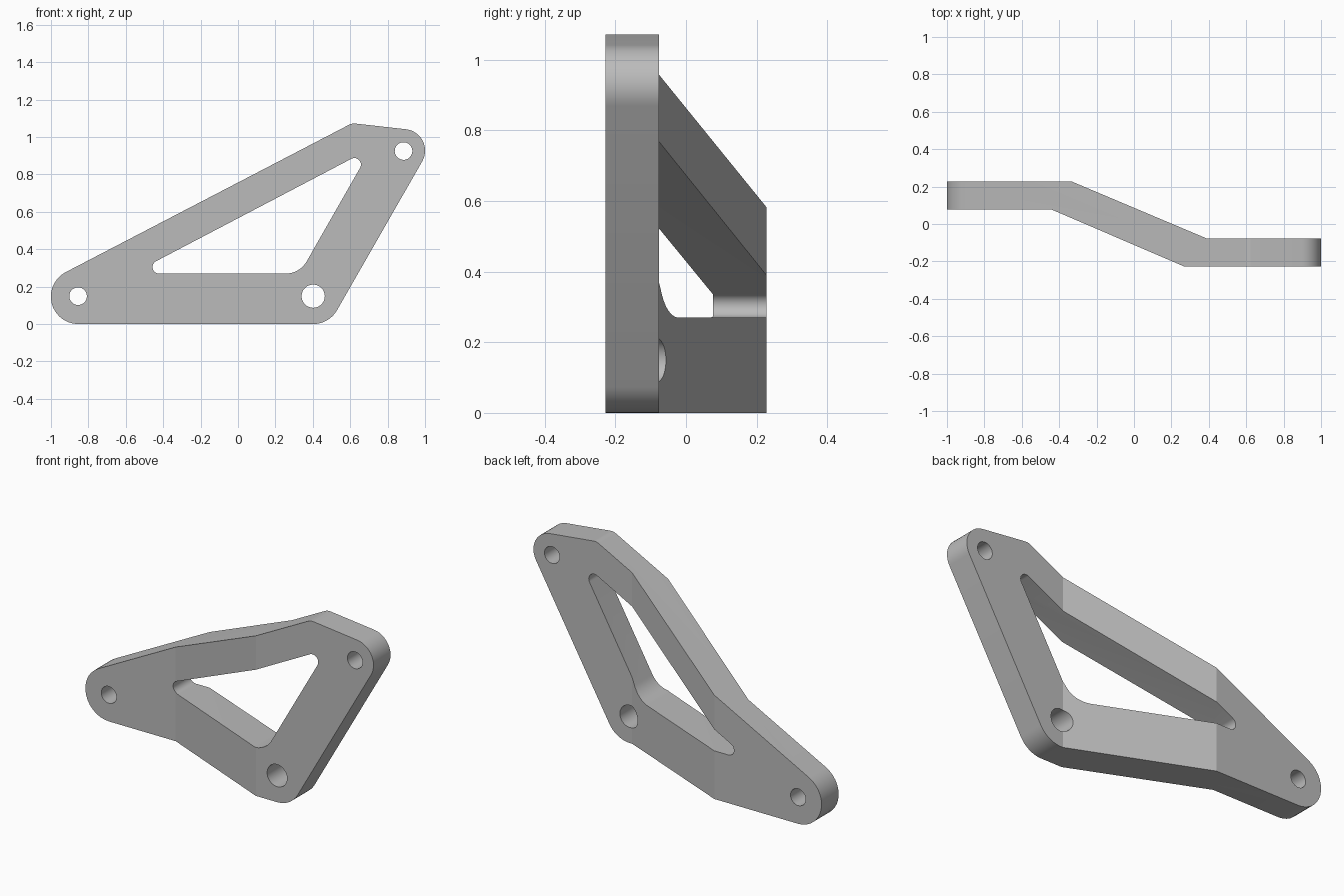
import bpy, bmesh, math
from mathutils import Vector

if "Cube" in bpy.data.objects:
    bpy.data.objects.remove(bpy.data.objects["Cube"])

grey = bpy.data.materials.new("plain grey")
grey.use_nodes = True
colour = (0.5, 0.5, 0.5, 1)
grey.diffuse_color = colour
grey.node_tree.nodes["Principled BSDF"].inputs["Base Color"].default_value = colour


def rounded(corners, steps=14):
    """Polygon from (x, z, radius) corners, each replaced by a tangent arc."""
    pts = []
    for i, (x, z, r) in enumerate(corners):
        p = Vector((x, z))
        a = (Vector(corners[i - 1][:2]) - p).normalized()
        b = (Vector(corners[(i + 1) % len(corners)][:2]) - p).normalized()
        half = a.angle(b) / 2
        centre = p + (a + b).normalized() * r / math.sin(half)
        start = p + a * r / math.tan(half) - centre
        end = p + b * r / math.tan(half) - centre
        sweep = math.pi - 2 * half
        for k in range(steps + 1):
            t = k / steps
            w0 = math.sin((1 - t) * sweep) / math.sin(sweep)
            w1 = math.sin(t * sweep) / math.sin(sweep)
            pts.append(centre + start * w0 + end * w1)
    return pts


def circle(x, z, r, n=48):
    return [(x + r * math.cos(math.tau * k / n), z + r * math.sin(math.tau * k / n))
            for k in range(n)]


def prism(name, pts, place, depth):
    """Extrude a flat profile, placed in space by a function, along depth."""
    bm = bmesh.new()
    face = bm.faces.new([bm.verts.new(place(*p)) for p in pts])
    new = bmesh.ops.extrude_face_region(bm, geom=[face])["geom"]
    bmesh.ops.translate(bm, vec=depth, verts=[v for v in new if isinstance(v, bmesh.types.BMVert)])
    bmesh.ops.recalc_face_normals(bm, faces=bm.faces)
    mesh = bpy.data.meshes.new(name)
    bm.to_mesh(mesh)
    bm.free()
    mesh.materials.append(grey)
    obj = bpy.data.objects.new(name, mesh)
    bpy.context.collection.objects.link(obj)
    return obj


def front_prism(name, pts):
    return prism(name, pts, lambda x, z: (x, -0.5, z), (0, 1, 0))


# Joggled plate, seen from above as a constant-thickness bent strip
strip = [(-1.2, 0.228), (-0.335, 0.228), (0.388, -0.077), (1.2, -0.077),
         (1.2, -0.228), (0.27, -0.228), (-0.44, 0.077), (-1.2, 0.077)]
bracket = prism("bent_bracket", strip, lambda x, y: (x, y, -0.2), (0, 0, 1.6))

# Outer outline, triangular window and bolt holes
outline = front_prism("outline_cutter", rounded([
    (-1.455, 0, 0.147), (0.487, 0, 0.148), (1.072, 1.022, 0.115), (0.61, 1.074, 0.06)]))
cutters = [(outline, 'INTERSECT')]
window = front_prism("window_cutter", rounded([
    (-0.564, 0.27, 0.035), (0.33, 0.27, 0.13), (0.712, 0.939, 0.035)]))
cutters.append((window, 'DIFFERENCE'))
for x, z, r in [(-0.855, 0.149, 0.047), (0.402, 0.149, 0.062), (0.885, 0.925, 0.047)]:
    cutters.append((front_prism("hole_cutter", circle(x, z, r)), 'DIFFERENCE'))

bpy.ops.object.select_all(action='DESELECT')
bpy.context.view_layer.objects.active = bracket
bracket.select_set(True)
for cutter, operation in cutters:
    cutter.hide_render = True
    mod = bracket.modifiers.new("cut", 'BOOLEAN')
    mod.operation = operation
    mod.solver = 'EXACT'
    mod.object = cutter
    bpy.ops.object.modifier_apply(modifier=mod.name)
    bpy.data.objects.remove(cutter)

# Smooth the arcs, keep the bends and rims crisp
bpy.ops.object.shade_smooth_by_angle(angle=math.radians(20))
